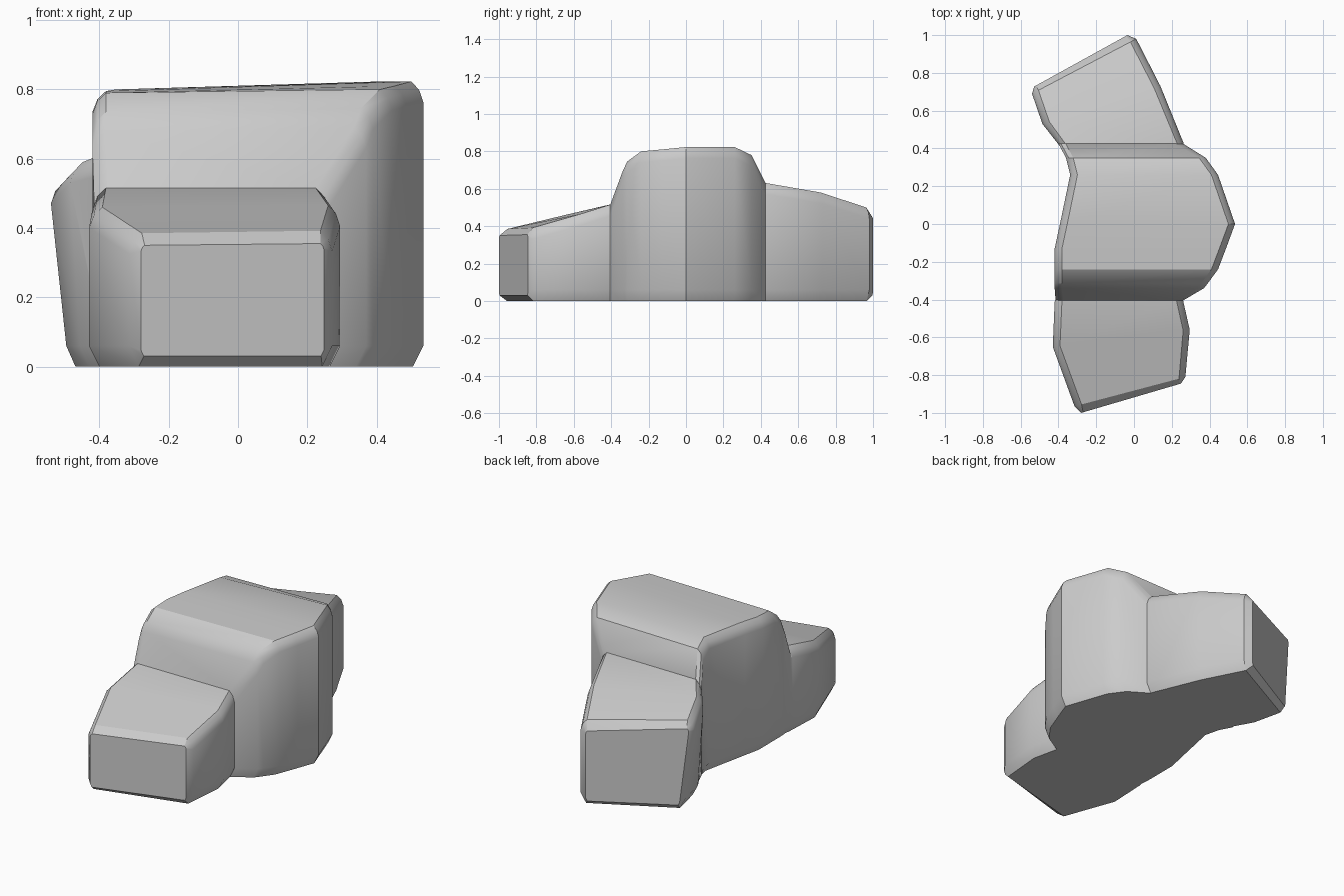
import bpy, bmesh
from mathutils import Vector

if "Cube" in bpy.data.objects:
    bpy.data.objects.remove(bpy.data.objects["Cube"])


def section(left, right, hl, hr, zb=0.0, c=0.035, lean=0.0):
    """Chamfered upright slice between two plan points; lean pulls in the left foot."""
    l, r = Vector((*left, 0)), Vector((*right, 0))
    u = (r - l).normalized()
    foot = l + u * lean
    d = c * 1.7

    def p(base, inset, z):
        return base + u * inset + Vector((0, 0, z))
    return [p(foot, c * 0.85, zb), p(foot, 0, zb + d),
            p(l, 0, hl - d), p(l, c * 0.4, hl - d * 0.4), p(l, c * 1.1, hl),
            p(r, -c, hr), p(r, -c * 0.35, hr - d * 0.4), p(r, 0, hr - d),
            p(r, 0, zb + d), p(r, -c * 0.85, zb)]


def loft(name, slices):
    bm = bmesh.new()
    rings = [[bm.verts.new(co) for co in s] for s in slices]
    n = len(rings[0])
    for a, b in zip(rings, rings[1:]):
        for i in range(n):
            j = (i + 1) % n
            bm.faces.new((a[i], a[j], b[j], b[i]))
    bm.faces.new(rings[0])
    bm.faces.new(rings[-1])
    bmesh.ops.recalc_face_normals(bm, faces=bm.faces)
    me = bpy.data.meshes.new(name)
    bm.to_mesh(me)
    bm.free()
    ob = bpy.data.objects.new(name, me)
    bpy.context.collection.objects.link(ob)
    return ob


# Tall middle block: y, left x, right x, left height, right height
middle = [(-0.405, -0.415, 0.26, 0.515, 0.515), (-0.34, -0.42, 0.37, 0.68, 0.69),
          (-0.315, -0.42, 0.39, 0.735, 0.745), (-0.24, -0.42, 0.445, 0.79, 0.80),
          (-0.13, -0.42, 0.487, 0.795, 0.81), (0.0, -0.392, 0.535, 0.80, 0.823),
          (0.26, -0.338, 0.445, 0.80, 0.823), (0.35, -0.36, 0.38, 0.77, 0.78),
          (0.425, -0.40, 0.26, 0.63, 0.63)]
rock = loft("rock_middle", [section((xl, y), (xr, y), hl, hr)
                            for y, xl, xr, hl, hr in middle])

# Low front block
front = loft("rock_front", [
    section((-0.28, -1.0), (0.248, -0.845), 0.35, 0.355, zb=0.03, c=0.01),
    section((-0.315, -0.965), (0.272, -0.81), 0.385, 0.392),
    section((-0.43, -0.65), (0.295, -0.56), 0.46, 0.465),
    section((-0.42, -0.41), (0.26, -0.405), 0.515, 0.515),
    section((-0.37, -0.30), (0.24, -0.30), 0.515, 0.515)])

# Back block, turned to the left
back = loft("rock_back", [
    section((-0.32, 0.30), (0.25, 0.30), 0.625, 0.625),
    section((-0.395, 0.415), (0.262, 0.43), 0.628, 0.63, lean=0.01),
    section((-0.485, 0.53), (0.14, 0.73), 0.59, 0.58, lean=0.03),
    section((-0.54, 0.69), (0.012, 0.98), 0.53, 0.50, lean=0.05),
    section((-0.528, 0.728), (-0.035, 1.0), 0.49, 0.45, zb=0.03, c=0.01, lean=0.05)])

# Fuse the blocks into one solid
bpy.context.view_layer.objects.active = rock
rock.select_set(True)
for part in (front, back):
    mod = rock.modifiers.new("join", 'BOOLEAN')
    mod.operation = 'UNION'
    mod.solver = 'EXACT'
    mod.object = part
    bpy.ops.object.modifier_apply(modifier=mod.name)
    bpy.data.objects.remove(part)
rock.name = "rock"
bpy.ops.object.shade_smooth_by_angle(angle=0.52)
